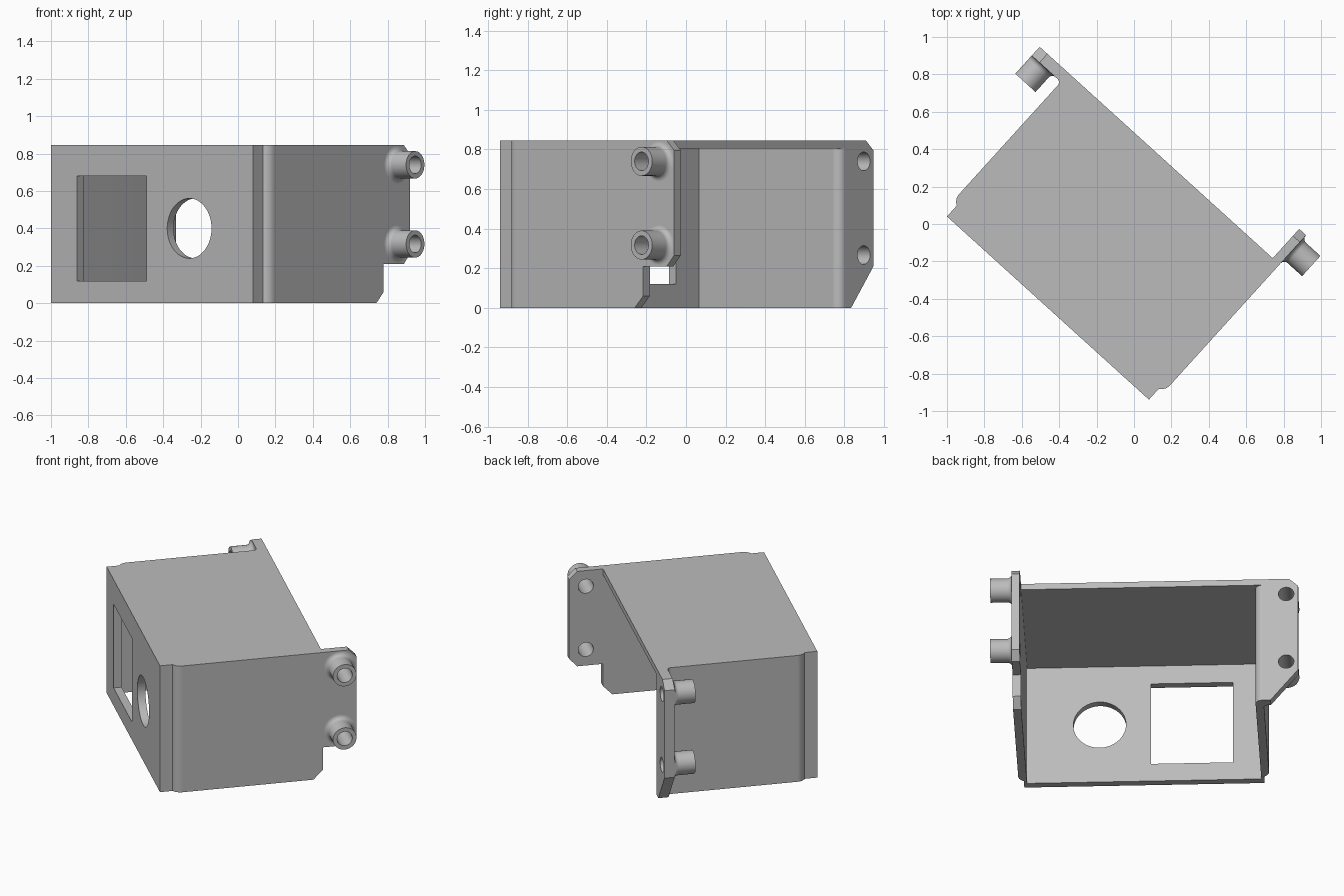
import bpy, bmesh, math
from mathutils import Matrix, Vector

if "Cube" in bpy.data.objects:
    bpy.data.objects.remove(bpy.data.objects["Cube"])

# Single grey material
grey = bpy.data.materials.new("plain_grey")
grey.use_nodes = True
COLOR = (0.5, 0.5, 0.5, 1)
grey.diffuse_color = COLOR
grey.node_tree.nodes["Principled BSDF"].inputs["Base Color"].default_value = COLOR

# The whole bracket is drawn square-on in (u, v, z), then turned about z
TURN = Matrix.Rotation(math.radians(-42.2), 4, 'Z')
HEIGHT, ROOF = 0.845, 0.805
FRONT, FRONT_IN, BACK = -0.642, -0.592, 0.363
LEFT, LEFT_IN, RIGHT, RIGHT_IN = -0.80, -0.75, 0.722, 0.672
MID = (LEFT + RIGHT) / 2
FLANGE_FRONT, FLANGE_END = 0.30, -1.01
HOLE, BOSS, FLARE = 0.047, 0.073, 0.10


def finish(name, bm, smooth=False):
    bmesh.ops.recalc_face_normals(bm, faces=bm.faces)
    bm.transform(TURN)
    mesh = bpy.data.meshes.new(name)
    bm.to_mesh(mesh)
    bm.free()
    mesh.materials.append(grey)
    ob = bpy.data.objects.new(name, mesh)
    bpy.context.collection.objects.link(ob)
    if smooth:
        shade(ob)
    return ob


def shade(ob):
    bpy.ops.object.select_all(action='DESELECT')
    ob.select_set(True)
    bpy.context.view_layer.objects.active = ob
    bpy.ops.object.shade_smooth_by_angle(angle=math.radians(30))


def prism(name, points, axis, lo, hi, smooth=False):
    """Extrude a 2D outline along axis u, v or z from lo to hi."""
    place = {'u': lambda a, b, d: (d, a, b),
             'v': lambda a, b, d: (a, d, b),
             'z': lambda a, b, d: (a, b, d)}[axis]
    bm = bmesh.new()
    face = bm.faces.new([bm.verts.new(place(a, b, lo)) for a, b in points])
    grown = bmesh.ops.extrude_face_region(bm, geom=[face])
    move = Vector(place(0, 0, hi - lo))
    bmesh.ops.translate(bm, vec=move,
                        verts=[g for g in grown["geom"] if isinstance(g, bmesh.types.BMVert)])
    return finish(name, bm, smooth)


def arc(cx, cy, r, start, end, n=8):
    angles = [math.radians(start + (end - start) * i / n) for i in range(n + 1)]
    return [(cx + r * math.cos(t), cy + r * math.sin(t)) for t in angles]


def rect(a0, a1, b0, b1):
    return [(a0, b0), (a1, b0), (a1, b1), (a0, b1)]


def cut(ob, cutter):
    cutter.hide_render = True
    mod = ob.modifiers.new("cut", 'BOOLEAN')
    mod.operation, mod.solver, mod.object = 'DIFFERENCE', 'EXACT', cutter
    bpy.context.view_layer.objects.active = ob
    bpy.ops.object.modifier_apply(modifier=mod.name)
    bpy.data.objects.remove(cutter)


def boss(name, origin, direction, length):
    """Hollow tube with a flared foot, spun about its axis."""
    r = FLARE - BOSS
    foot = [(FLARE - r * math.sin(t), r - r * math.cos(t))
            for t in (math.pi / 2 * i / 8 for i in range(9))]
    profile = [(HOLE, 0)] + foot + [(BOSS, length), (HOLE, length)]
    bm = bmesh.new()
    verts = [bm.verts.new((a, 0, h)) for a, h in profile]
    edges = [bm.edges.new((verts[i], verts[(i + 1) % len(verts)])) for i in range(len(verts))]
    bmesh.ops.spin(bm, geom=verts + edges, cent=(0, 0, 0), axis=(0, 0, 1),
                   angle=math.tau, steps=40, use_merge=True)
    bmesh.ops.remove_doubles(bm, verts=bm.verts, dist=0.0001)
    turn = Vector((0, 0, 1)).rotation_difference(Vector(direction)).to_matrix().to_4x4()
    bm.transform(Matrix.Translation(origin) @ turn)
    for v in bm.verts:  # trim the foot at the flange edge
        v.co.x = max(v.co.x, FLANGE_END)
    finish(name, bm, True)


# Front plate with square window and round opening
front = prism("front_plate", rect(-0.768, 0.69, 0, HEIGHT), 'v', FRONT, FRONT_IN)
cut(front, prism("window_cutter", rect(-0.579, -0.08, 0.12, 0.68), 'v', -0.8, -0.4))
cut(front, prism("round_cutter", arc(0.231, 0.40, 0.16, 0, 354.375, 63), 'v', -0.8, -0.4))
shade(front)

# Rounded corner posts joining the front plate to the side walls
post = ([(RIGHT_IN, FRONT_IN), (0.69, FRONT_IN)]
        + arc(RIGHT - 0.06, -0.51, 0.06, -62, 0) + [(RIGHT_IN, -0.51)])
prism("right_corner", post, 'z', 0, HEIGHT, True)
prism("left_corner", [(2 * MID - u, v) for u, v in post], 'z', 0, HEIGHT, True)

# Top plate
prism("top_plate", [(LEFT_IN, FRONT_IN), (RIGHT_IN, FRONT_IN), (RIGHT_IN, BACK),
                    (LEFT, BACK), (LEFT, -0.51), (LEFT_IN, -0.51)], 'z', ROOF, HEIGHT)

# Right wall, running back into a shorter flange
END = 0.574
right = prism("right_wall", [(-0.51, 0), (0.305, 0), (BACK, 0.06), (BACK, 0.21),
                             (END - 0.05, 0.21), (END, 0.265), (END, HEIGHT - 0.05),
                             (END - 0.05, HEIGHT), (-0.51, HEIGHT)], 'u', RIGHT_IN, RIGHT)

# Left wall with a rounded bend into the sideways flange
bend = 0.045
prism("left_wall", [(LEFT, -0.51), (LEFT_IN, -0.51)]
      + arc(LEFT_IN - bend, BACK - bend, bend, 0, 90) + [(LEFT, BACK)], 'z', 0, ROOF, True)
left = prism("left_flange", [(LEFT, 0), (-0.842, 0), (FLANGE_END, 0.21),
                             (FLANGE_END, 0.795), (-0.954, HEIGHT), (LEFT, HEIGHT)],
             'v', FLANGE_FRONT, BACK)

# Concave fillet where the flange meets the outside of the left wall
c = 0.025
prism("left_fillet", [(LEFT, FLANGE_FRONT)]
      + arc(LEFT - c, FLANGE_FRONT - c, c, 0, 90), 'z', 0, HEIGHT, True)

# Screw bosses and their through holes
RIGHT_V, LEFT_U = 0.47, -0.937
for label, z in (("upper", 0.74), ("lower", 0.317)):
    cut(right, prism("hole_cutter", arc(RIGHT_V, z, HOLE, 0, 351, 39), 'u', 0.6, 0.8))
    boss(label + "_right_boss", (RIGHT, RIGHT_V, z), (1, 0, 0), 0.131)
for label, z in (("upper", 0.74), ("lower", 0.267)):
    cut(left, prism("hole_cutter", arc(LEFT_U, z, HOLE, 0, 351, 39), 'v', 0.2, 0.5))
    boss(label + "_left_boss", (LEFT_U, FLANGE_FRONT, z), (0, -1, 0), 0.131)
shade(right)
shade(left)
